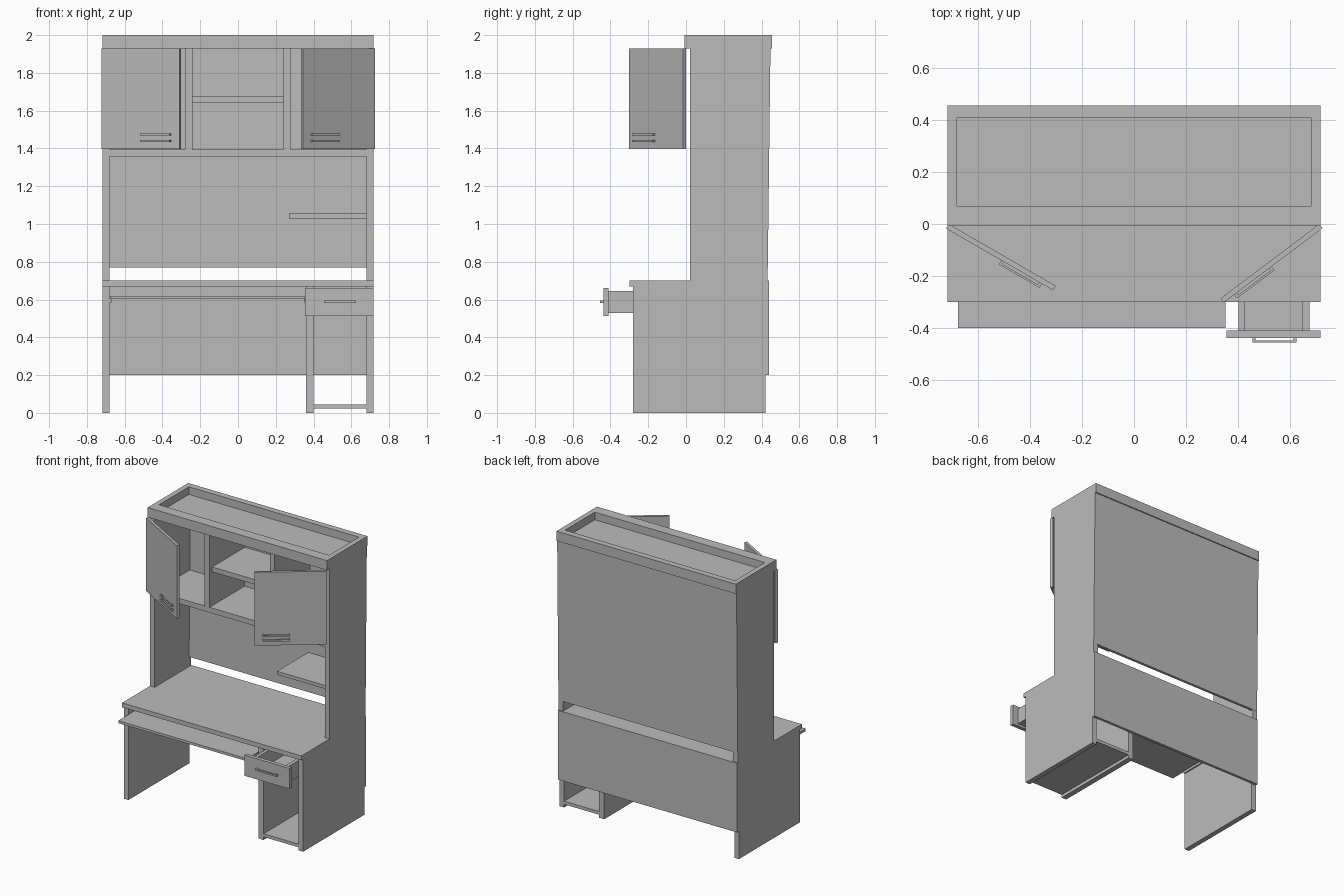
import bpy, bmesh
from math import radians
from mathutils import Matrix, Vector

if "Cube" in bpy.data.objects:
    bpy.data.objects.remove(bpy.data.objects["Cube"], do_unlink=True)

grey = bpy.data.materials.new("plain_grey")
grey.use_nodes = True
grey.diffuse_color = (0.5, 0.5, 0.5, 1)
grey.node_tree.nodes["Principled BSDF"].inputs["Base Color"].default_value = (0.5, 0.5, 0.5, 1)


def boxes(name, spans, matrix=Matrix()):
    """One object made of boxes, each given as ((x0, x1), (y0, y1), (z0, z1))."""
    bm = bmesh.new()
    for span in spans:
        low, high = (Vector(v) for v in zip(*span))
        size = high - low
        place = Matrix.Translation((low + high) / 2) @ Matrix.Diagonal((*size, 1))
        bmesh.ops.create_cube(bm, size=1, matrix=matrix @ place)
    mesh = bpy.data.meshes.new(name)
    bm.to_mesh(mesh)
    bm.free()
    mesh.materials.append(grey)
    obj = bpy.data.objects.new(name, mesh)
    bpy.context.collection.objects.link(obj)
    return obj


def handle(name, x0, x1, z, face, reach, matrix=Matrix()):
    """Thin bar on two posts, standing out towards -y from the given face."""
    t = 0.012
    bar = ((x0, x1), (face - reach, face - reach + 0.008), (z, z + t))
    posts = [((x, x + t), (face - reach, face), (z, z + t)) for x in (x0, x1 - t)]
    boxes(name, [bar] + posts, matrix)


W, IN = 0.717, 0.68

# Desk: worktop, legs, back and cupboard under the drawer
boxes("worktop", [((-W, W), (-0.30, 0.42), (0.668, 0.70))])
for name, s in (("left", 1), ("right", -1)):
    x = sorted((s * IN, s * W))
    boxes(name + "_desk_side", [(x, (-0.28, 0.42), (0, 0.668))])
    boxes(name + "_hutch_side", [(x, (0.02, 0.432), (0.70, 1.93))])
boxes("desk_back", [((-W, W), (0.42, 0.44), (0.20, 0.70))])
boxes("cupboard_side", [((0.36, 0.40), (-0.28, 0.42), (0, 0.668))])
boxes("cupboard_floor", [((0.40, IN), (-0.28, 0.42), (0.022, 0.045))])

# Sliding keyboard tray with its runners
boxes("keyboard_tray", [((-0.677, 0.352), (-0.40, 0.12), (0.602, 0.62))])
boxes("tray_runners", [((-IN, -0.67), (-0.28, 0.12), (0.585, 0.602)),
                       ((0.35, 0.36), (-0.28, 0.12), (0.585, 0.602))])

# Open drawer
boxes("drawer_front", [((0.356, W), (-0.437, -0.41), (0.513, 0.662))])
boxes("drawer_box", [
    ((0.402, 0.425), (-0.41, 0.10), (0.53, 0.645)),
    ((0.648, 0.674), (-0.41, 0.10), (0.53, 0.645)),
    ((0.425, 0.648), (0.08, 0.10), (0.53, 0.645)),
    ((0.425, 0.648), (-0.41, 0.08), (0.53, 0.545))])
handle("drawer_handle", 0.455, 0.625, 0.583, -0.437, 0.018)

# Hutch back, leaning very slightly backwards
lean = Matrix.Translation((0, 0.433, 0.77)) @ Matrix.Rotation(radians(-0.7), 4, "X")
boxes("hutch_back", [((-W, W), (-0.02, 0), (0, 1.20))], lean)

# Hutch shelves and dividers
boxes("hutch_floor", [((-IN, IN), (0.02, 0.43), (1.357, 1.395))])
for name, x in (("left", 0.24), ("right", -0.28)):
    boxes(name + "_divider", [((x, x + 0.038), (0.02, 0.43), (1.395, 1.93))])
boxes("middle_shelf", [((-0.242, 0.24), (0.05, 0.43), (1.64, 1.675))])
boxes("side_shelf", [((0.27, IN), (0.06, 0.43), (1.03, 1.055))])

# Top cap with a sunken panel
boxes("top_cap", [
    ((-W, W), (-0.008, 0.07), (1.93, 2)),
    ((-W, W), (0.41, 0.455), (1.93, 2)),
    ((-W, -IN), (0.07, 0.41), (1.93, 2)),
    ((IN, W), (0.07, 0.41), (1.93, 2)),
    ((-IN, IN), (0.07, 0.41), (1.93, 1.945))])

# Doors standing open on their outer hinges
for name, s, angle in (("left", 1, 37), ("right", -1, -30)):
    hinge = Matrix.Translation((s * 0.712, 0, 0)) @ Matrix.Rotation(radians(angle), 4, "Z")
    width = 0.475
    boxes(name + "_door", [(sorted((0, -s * width)), (-0.02, 0), (1.398, 1.928))], hinge)
    x0, x1 = sorted((-s * 0.245, -s * 0.425))
    for part, z in (("lower", 1.434), ("upper", 1.468)):
        handle(name + "_door_" + part + "_handle", x0, x1, z, -0.02, 0.018, hinge)
